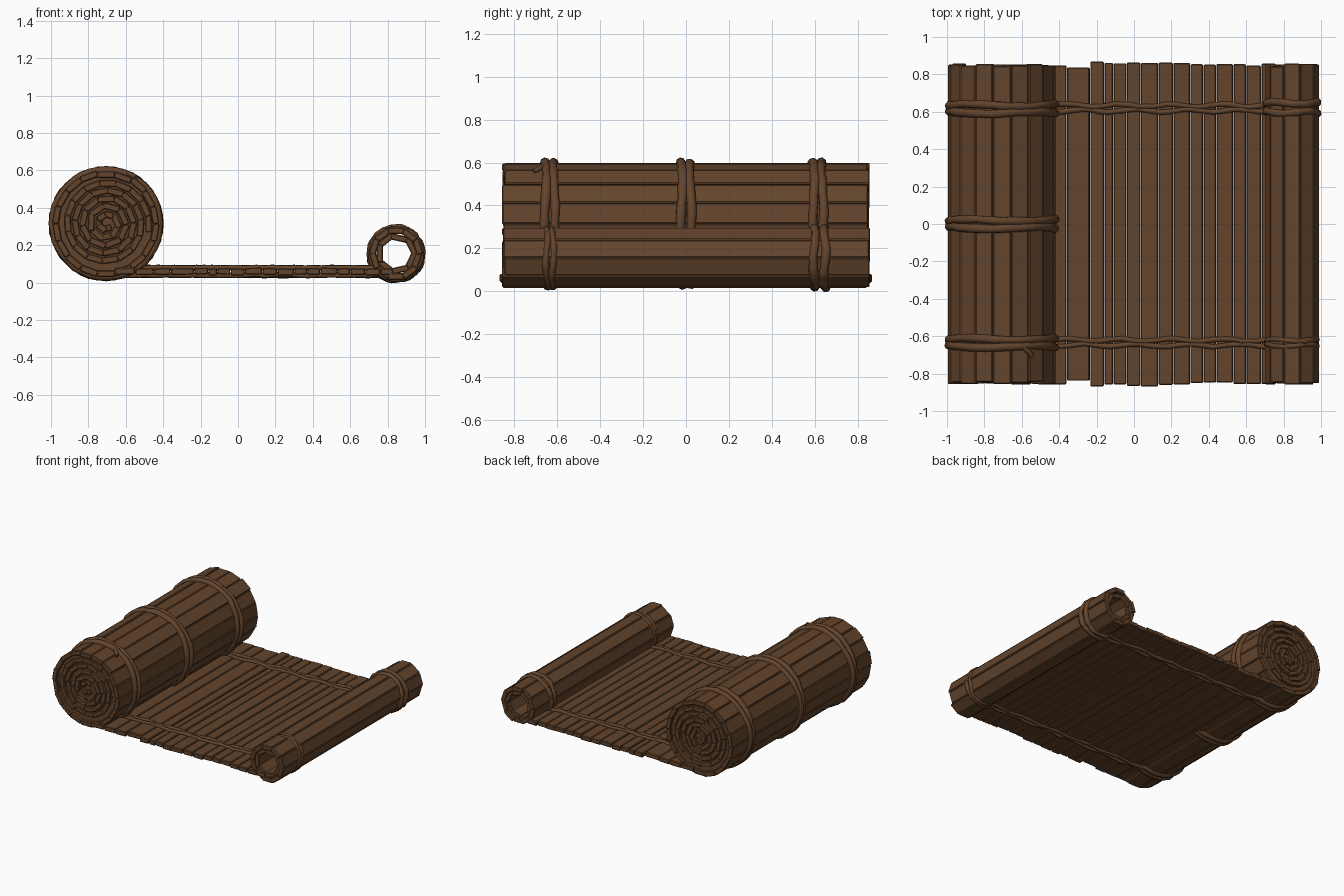
import bpy, bmesh, math, random
from mathutils import Matrix, Vector

random.seed(4)
if "Cube" in bpy.data.objects:
    bpy.data.objects.remove(bpy.data.objects["Cube"])

wood = bpy.data.materials.new("brown_bamboo")
wood.use_nodes = True
colour = (0.125, 0.058, 0.025, 1)
wood.diffuse_color = colour
bsdf = wood.node_tree.nodes["Principled BSDF"]
bsdf.inputs["Base Color"].default_value = colour
bsdf.inputs["Roughness"].default_value = 0.8

BIG = Vector((-0.705, 0, 0.315))
SMALL = Vector((0.845, 0, 0.155))
HALF = 0.85


def jitter(a):
    return random.uniform(-a, a)


def add_slat(bm, x, z, angle, width, thick, y0, y1):
    """Long strip along y, turned about y so its flat side faces the angle."""
    m = (Matrix.Translation((x, (y0 + y1) / 2, z))
         @ Matrix.Rotation(math.pi / 2 - angle, 4, 'Y')
         @ Matrix.Diagonal((width, y1 - y0, thick, 1)))
    bmesh.ops.create_cube(bm, size=1, matrix=m)


def finish(bm, name, bevel=0.005):
    mesh = bpy.data.meshes.new(name)
    bm.to_mesh(mesh)
    bm.free()
    mesh.materials.append(wood)
    ob = bpy.data.objects.new(name, mesh)
    bpy.context.collection.objects.link(ob)
    if bevel:
        mod = ob.modifiers.new("worn_edges", 'BEVEL')
        mod.width = bevel
        mod.segments = 1
    return ob


def add_ring(bm, centre, r, n, thick, half):
    """Outer layer of a roll."""
    for i in range(n):
        a = 2 * math.pi * (i + 0.5) / n
        d = r - thick / 2 + jitter(0.004)
        add_slat(bm, centre.x + d * math.cos(a), centre.z + d * math.sin(a), a,
                 2 * r * math.tan(math.pi / n) - 0.004, thick,
                 -half + jitter(0.008), half + jitter(0.008))


def add_core(bm, centre, r, half, n=24):
    m = Matrix.Translation(centre) @ Matrix.Rotation(math.pi / 2, 4, 'X')
    bmesh.ops.create_cone(bm, cap_ends=True, segments=n, radius1=r, radius2=r,
                          depth=2 * half, matrix=m)


def rope(name, points, radius, closed):
    cu = bpy.data.curves.new(name, 'CURVE')
    cu.dimensions = '3D'
    cu.bevel_depth = radius
    cu.bevel_resolution = 2
    cu.use_fill_caps = True
    sp = cu.splines.new('POLY')
    sp.points.add(len(points) - 1)
    for p, co in zip(sp.points, points):
        p.co = (*co, 1)
        p.radius = 1 + jitter(0.12)
    sp.use_cyclic_u = closed
    cu.materials.append(wood)
    ob = bpy.data.objects.new(name, cu)
    bpy.context.collection.objects.link(ob)
    bpy.ops.object.select_all(action='DESELECT')
    ob.select_set(True)
    bpy.context.view_layer.objects.active = ob
    bpy.ops.object.convert(target='MESH')
    bpy.ops.object.shade_smooth_by_angle(angle=math.radians(50))


def band(name, centre, r, y, radius, spread):
    """Two cords lying side by side round a roll."""
    for side in (-1, 1):
        pts = []
        for i in range(40):
            a = 2 * math.pi * i / 40
            rr = r + jitter(0.003)
            pts.append((centre.x + rr * math.cos(a),
                        y + side * spread + 0.006 * math.sin(3 * a + side) + jitter(0.002),
                        centre.z + rr * math.sin(a)))
        rope(f"{name}_cord_{'front' if side < 0 else 'back'}", pts, radius, True)


# Large roll: outer slats, inner spiral with ragged ends, solid core
bm = bmesh.new()
add_ring(bm, BIG, 0.283, 18, 0.036, HALF)
finish(bm, "large_roll_slats")

bm = bmesh.new()
a, r = 0.0, 0.226
while r > 0.02:
    step = min(0.085 / r, 0.9)
    add_slat(bm, BIG.x + r * math.cos(a), BIG.z + r * math.sin(a), a + 0.04,
             0.09 if r > 0.05 else 0.05, 0.034,
             -HALF + 0.006 + jitter(0.01), HALF - 0.006 + jitter(0.01))
    a += step
    r -= 0.042 * step / (2 * math.pi)
finish(bm, "large_roll_spiral", 0.004)

bm = bmesh.new()
add_core(bm, BIG, 0.262, HALF - 0.022)
finish(bm, "large_roll_core", 0)

# Small hollow roll
bm = bmesh.new()
add_ring(bm, SMALL, 0.137, 10, 0.036, HALF)
add_ring(bm, SMALL, 0.104, 7, 0.034, HALF - 0.008)
finish(bm, "small_roll_slats")

# Open sheet between the rolls
edges = [-0.66, -0.55, -0.45, -0.36, -0.235, -0.16, -0.11, -0.04, 0.035, 0.13,
         0.21, 0.30, 0.37, 0.44, 0.53, 0.60, 0.68, 0.76, 0.83]
bm = bmesh.new()
for x0, x1 in zip(edges, edges[1:]):
    half = 0.863 if -0.24 < x0 < 0.29 else 0.838 if x0 == -0.36 else 0.852
    add_slat(bm, (x0 + x1) / 2, 0.059 + jitter(0.003), math.pi / 2 + jitter(0.03),
             x1 - x0 - 0.003, 0.036, -half + jitter(0.006), half + jitter(0.006))
finish(bm, "sheet_slats")

# Cords woven across the sheet, above and below
for label, y in (("front", -0.635), ("back", 0.62)):
    for level, z in (("top", 0.079), ("bottom", 0.04)):
        for k, dy in enumerate((-0.014, 0.014)):
            pts = [(-0.62 + 0.04 * i,
                    y + dy + 0.007 * math.sin(i * 0.9 + k * 2) + jitter(0.002),
                    z + jitter(0.003)) for i in range(36)]
            rope(f"{label}_sheet_cord_{level}_{k + 1}", pts, 0.0135, False)

# Bands tied round the rolls
for label, y in (("front", -0.635), ("middle", 0.0), ("back", 0.615)):
    band(f"large_roll_{label}_band", BIG, 0.284, y, 0.022, 0.02)
band("small_roll_front_band", SMALL, 0.134, -0.635, 0.016, 0.014)
band("small_roll_back_band", SMALL, 0.137, 0.622, 0.021, 0.024)

# Loose knot on the front band
rope("front_knot_tail",
     [(-0.60, -0.65, 0.585), (-0.575, -0.675, 0.58), (-0.555, -0.69, 0.567),
      (-0.545, -0.71, 0.56)], 0.013, False)
